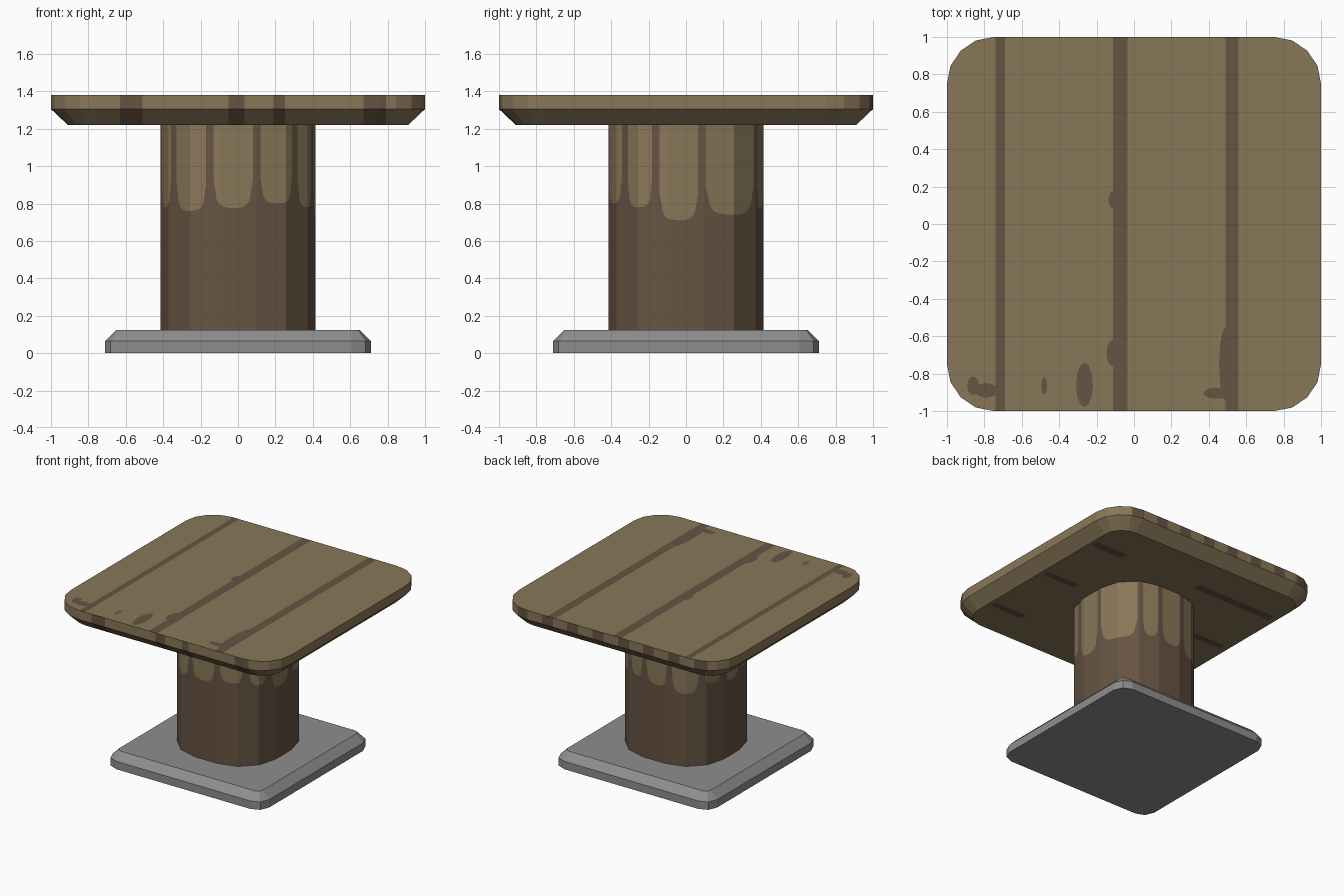
import bpy
import bmesh
from math import sin, cos, pi, atan2, radians
from mathutils import Vector

cube = bpy.data.objects.get("Cube")
if cube:
    bpy.data.objects.remove(cube, do_unlink=True)


def make_material(name, rgb):
    mat = bpy.data.materials.new(name)
    mat.use_nodes = True
    mat.diffuse_color = (*rgb, 1)
    bsdf = next(n for n in mat.node_tree.nodes if n.type == 'BSDF_PRINCIPLED')
    bsdf.inputs["Base Color"].default_value = (*rgb, 1)
    return mat


TAN = make_material("tan wood", (0.25, 0.185, 0.098))
BROWN = make_material("dark brown wood", (0.132, 0.088, 0.055))
GREY = make_material("grey stone", (0.27, 0.27, 0.27))


def finish(name, bm, *mats):
    bmesh.ops.recalc_face_normals(bm, faces=bm.faces)
    mesh = bpy.data.meshes.new(name)
    bm.to_mesh(mesh)
    bm.free()
    for mat in mats:
        mesh.materials.append(mat)
    obj = bpy.data.objects.new(name, mesh)
    bpy.context.collection.objects.link(obj)
    return obj


def rounded_square(half, radius, segments):
    """Outline of a square with rounded corners, counter-clockwise."""
    c = half - radius
    points = []
    for q in range(4):
        sx, sy = [(1, 1), (-1, 1), (-1, -1), (1, -1)][q]
        for i in range(segments + 1):
            a = pi / 2 * (q + i / segments)
            points.append(Vector((sx * c + radius * cos(a), sy * c + radius * sin(a))))
    return points


def slab(levels, segments):
    """Capped stack of rounded squares given as (z, half, radius)."""
    bm = bmesh.new()
    rings = [[bm.verts.new((p.x, p.y, z)) for p in rounded_square(half, r, segments)]
             for z, half, r in levels]
    n = len(rings[0])
    for low, high in zip(rings, rings[1:]):
        for i in range(n):
            j = (i + 1) % n
            bm.faces.new((low[i], low[j], high[j], high[i]))
    bm.faces.new(rings[0][::-1])
    bm.faces.new(rings[-1])
    bmesh.ops.recalc_face_normals(bm, faces=bm.faces)
    return bm


def inside(value, spans):
    return any(a < value < b for a, b in spans)


# Stone base plate with a bevelled top
finish("base_plate", slab([(0, 0.71, 0.1), (0.065, 0.71, 0.1), (0.125, 0.65, 0.04)], 2), GREY)

# Pedestal: dark below, with tan drip-shaped panels hanging from the top
outline = rounded_square(0.415, 0.315, 3)
planes = []
for a, b in zip(outline, outline[1:] + outline[:1]):
    normal = Vector((b.y - a.y, a.x - b.x)).normalized()
    planes.append((normal, normal.dot(a)))


def on_outline(angle):
    d = Vector((cos(angle), sin(angle)))
    return d * min(dist / n.dot(d) for n, dist in planes if n.dot(d) > 0.01)


streaks = [-165, -140, -110.5, -76.5, -47, -22, 11.6, 56, 78, 108, 140, 166, 195]
bottoms = [0.78, 0.76, 0.775, 0.8, 0.78, 0.71, 0.74, 0.77, 0.75, 0.72, 0.78, 0.74]
GAP = 2.7
panels = [(radians(a + GAP), radians(b - GAP), z)
          for a, b, z in zip(streaks, streaks[1:], bottoms)]
start = radians(streaks[0])


def boundary(angle):
    for a, b, z in panels:
        if a - 1e-5 <= angle <= b + 1e-5:
            t = (2 * angle - a - b) / (b - a)
            return z + 0.03 * t * t + 0.12 * abs(t) ** 9
    return 0.92


angles = {start}
for p in outline:
    angles.add((atan2(p.y, p.x) - start) % (2 * pi) + start)
for a, b, z in panels:
    angles.update(a + (b - a) * i / 12 for i in range(13))
angles = sorted(angles)
bm = bmesh.new()
columns = []
for angle in angles:
    p = on_outline(angle)
    columns.append([bm.verts.new((p.x, p.y, z)) for z in (0.12, boundary(angle), 1.23)])
for i, left in enumerate(columns):
    right = columns[(i + 1) % len(columns)]
    nxt = angles[i + 1] if i + 1 < len(angles) else start + 2 * pi
    middle = (angles[i] + nxt) / 2
    for k in range(2):
        face = bm.faces.new((left[k], right[k], right[k + 1], left[k + 1]))
        is_tan = k == 1 and inside(middle, [(a, b) for a, b, z in panels])
        face.material_index = 0 if is_tan else 1
finish("pedestal", bm, TAN, BROWN)

# Table top with cut plank seams and worn patches along the front and back rims
top_seams = [(-0.74, -0.69), (-0.112, -0.035), (0.49, 0.56)]
front_wear = [(-0.63, -0.51), (-0.05, 0.035), (0.19, 0.25), (0.67, 0.79)]
back_wear = [(-0.87 + 0.23 * i, -0.77 + 0.23 * i) for i in range(8)]
under_seams = [(-0.63, -0.57), (-0.02, 0.04), (0.55, 0.62)]
under_span = [(-0.86, -0.12), (0.58, 0.88)]

bm = slab([(1.22, 0.91, 0.16), (1.305, 1, 0.25), (1.38, 1, 0.25)], 4)


def cut(spans, axis, rule):
    for value in [v for span in spans for v in span]:
        faces = [f for f in bm.faces if rule(f.normal)]
        geom = faces + list({e for f in faces for e in f.edges})
        geom += list({v for f in faces for v in f.verts})
        bmesh.ops.bisect_plane(bm, geom=geom, plane_co=axis * value, plane_no=axis)
        bm.normal_update()


X, Y = Vector((1, 0, 0)), Vector((0, 1, 0))
cut(top_seams, X, lambda n: n.z > 0.9)
cut(front_wear, X, lambda n: n.y < -0.3)
cut(back_wear, X, lambda n: n.y > 0.3)
cut(under_seams, Y, lambda n: n.z < -0.9)
cut(under_span, X, lambda n: n.z < -0.9)
for f in bm.faces:
    c, n = f.calc_center_median(), f.normal
    if n.z > 0.9:
        dark = inside(c.x, top_seams)
    elif n.z < -0.9:
        dark = inside(c.y, under_seams) and inside(c.x, under_span)
    elif n.y < -0.3:
        dark = inside(c.x, front_wear)
    else:
        dark = n.y > 0.3 and n.z > -0.1 and inside(c.x, back_wear)
    f.material_index = int(dark)
finish("table_top", bm, TAN, BROWN)

# Small worn blots painted on the table surface: (x, y, half width, half length)
blots = [(-0.86, -0.865, 0.032, 0.05), (-0.79, -0.89, 0.06, 0.04), (-0.48, -0.865, 0.016, 0.047),
         (-0.265, -0.86, 0.045, 0.12), (-0.115, -0.69, 0.032, 0.07), (0.44, -0.905, 0.07, 0.03),
         (0.49, -0.75, 0.035, 0.2), (-0.115, 0.13, 0.022, 0.045)]
bm = bmesh.new()
for x, y, w, h in blots:
    bm.faces.new([bm.verts.new((x + w * cos(i * pi / 6), y + h * sin(i * pi / 6), 1.382))
                  for i in range(12)])
finish("table_blots", bm, BROWN)
